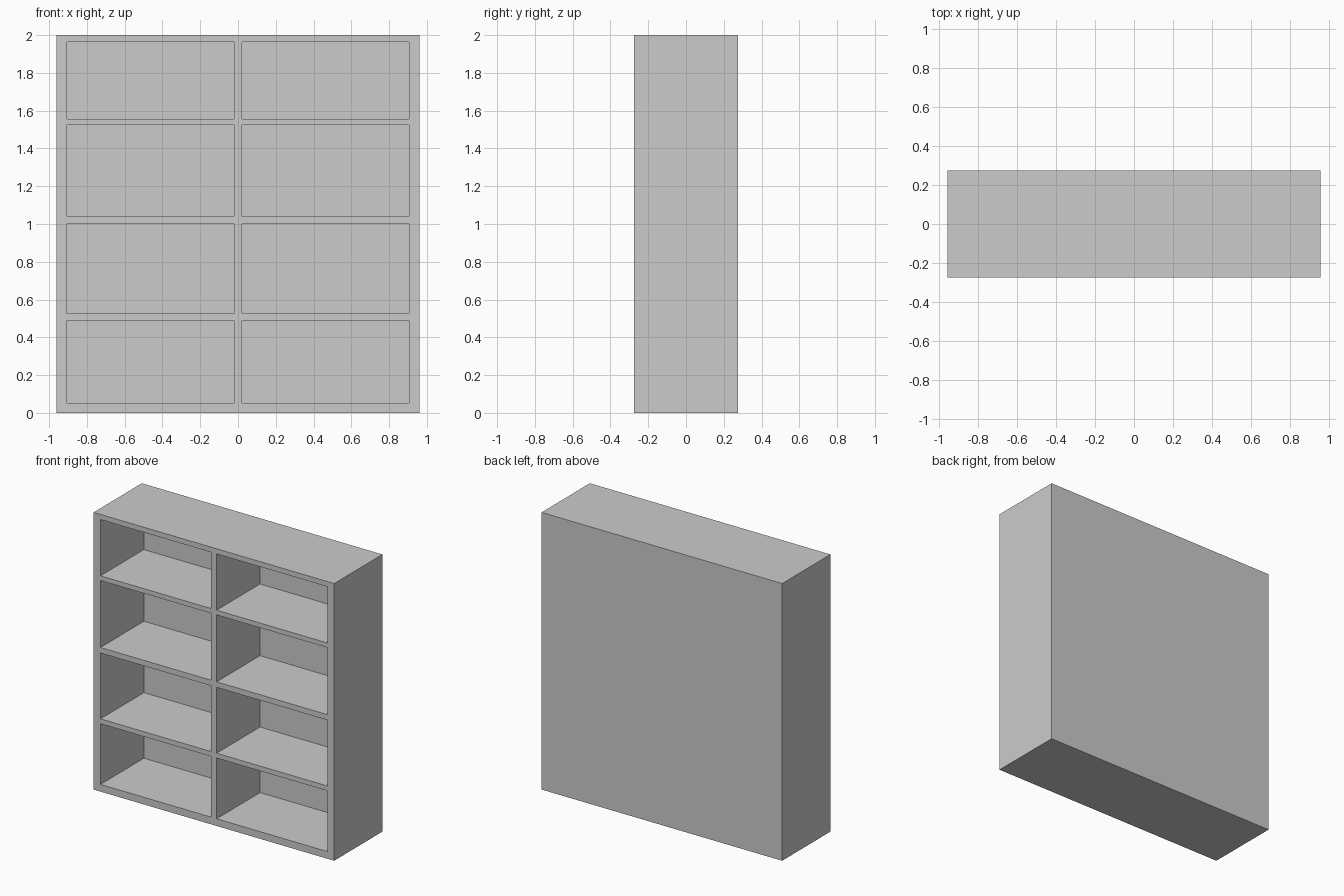
import bpy
import bmesh

if "Cube" in bpy.data.objects:
    bpy.data.objects.remove(bpy.data.objects["Cube"])

W, D, H = 0.96, 0.275, 2.0      # half width, half depth, height
BACK = 0.22                     # y of the inside of the back panel

# Board edges: every odd interval is a compartment opening
xs = [-W, -0.905, -0.022, 0.022, 0.905, W]
zs = [0, 0.052, 0.49, 0.525, 1.0, 1.04, 1.523, 1.557, 1.963, H]

grey = bpy.data.materials.new("light_grey")
grey.diffuse_color = (0.6, 0.6, 0.6, 1)
grey.use_nodes = True
grey.node_tree.nodes["Principled BSDF"].inputs["Base Color"].default_value = grey.diffuse_color

bm = bmesh.new()


def quad(*pts):
    bm.faces.new([bm.verts.new(p) for p in pts])


def ring(x0, x1, z0, z1, y0, y1):
    """Four walls joining a rectangle at y0 to the same one at y1."""
    c = [(x0, z0), (x1, z0), (x1, z1), (x0, z1)]
    for (ax, az), (bx, bz) in zip(c, c[1:] + c[:1]):
        quad((ax, y0, az), (bx, y0, bz), (bx, y1, bz), (ax, y1, az))


def panel(x0, x1, z0, z1, y):
    quad((x0, y, z0), (x1, y, z0), (x1, y, z1), (x0, y, z1))


# Front frame, with recessed compartments
for i in range(len(xs) - 1):
    for j in range(len(zs) - 1):
        cell = (xs[i], xs[i + 1], zs[j], zs[j + 1])
        if i % 2 and j % 2:
            ring(*cell, -D, BACK)
            panel(*cell, BACK)
        else:
            panel(*cell, -D)

# Outer sides, top, bottom: split along the board lines so the shell is closed
for a, b in zip(xs, xs[1:]):
    for z in (0, H):
        quad((a, -D, z), (b, -D, z), (b, D, z), (a, D, z))
for a, b in zip(zs, zs[1:]):
    for x in (-W, W):
        quad((x, -D, a), (x, -D, b), (x, D, b), (x, D, a))

# Back, as a matching grid
for i in range(len(xs) - 1):
    for j in range(len(zs) - 1):
        panel(xs[i], xs[i + 1], zs[j], zs[j + 1], D)

bmesh.ops.remove_doubles(bm, verts=bm.verts, dist=1e-5)
bmesh.ops.recalc_face_normals(bm, faces=bm.faces)

mesh = bpy.data.meshes.new("bookcase")
bm.to_mesh(mesh)
bm.free()
mesh.materials.append(grey)
bpy.context.collection.objects.link(bpy.data.objects.new("bookcase", mesh))
